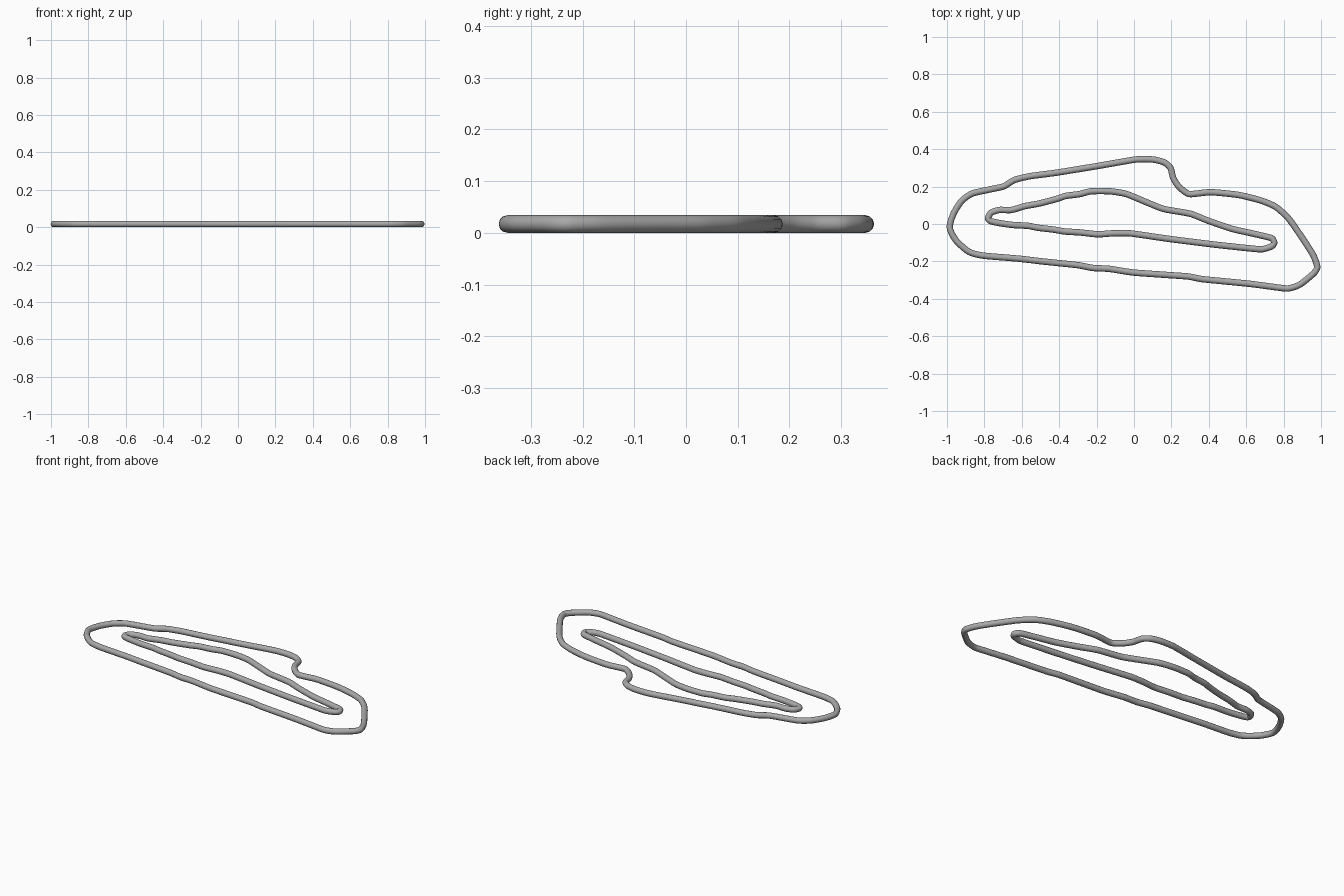
import bpy
from mathutils import Vector

TUBE = 0.017      # radius of the round section
UNIT = 0.005      # outline points are given in steps of this size
SOFTNESS = 0.25   # how far each corner is rounded along its shorter side

# Remove the default cube
cube = bpy.data.objects.get("Cube")
if cube:
    bpy.data.objects.remove(cube, do_unlink=True)


def make_material(name, value):
    mat = bpy.data.materials.new(name)
    mat.use_nodes = True
    colour = (value, value, value, 1)
    mat.diffuse_color = colour
    shader = next(n for n in mat.node_tree.nodes if n.type == "BSDF_PRINCIPLED")
    shader.inputs["Base Color"].default_value = colour
    return mat


def make_loop(name, outline, material):
    """Sweep a round tube along a closed outline with softened corners."""
    curve = bpy.data.curves.new(name, "CURVE")
    curve.dimensions = "3D"
    curve.bevel_depth = TUBE
    curve.bevel_resolution = 4
    curve.resolution_u = 6
    spline = curve.splines.new("BEZIER")
    spline.bezier_points.add(len(outline) - 1)
    spline.use_cyclic_u = True
    corners = [Vector((x * UNIT, y * UNIT, TUBE)) for x, y in outline]
    for i, point in enumerate(spline.bezier_points):
        before, here = corners[i - 1], corners[i]
        after = corners[(i + 1) % len(corners)]
        reach = SOFTNESS * min((here - before).length, (after - here).length)
        tangent = (after - before).normalized() * reach
        point.handle_left_type = point.handle_right_type = "FREE"
        point.co = here
        point.handle_left = here - tangent
        point.handle_right = here + tangent
    curve.materials.append(material)

    loop = bpy.data.objects.new(name, curve)
    bpy.context.collection.objects.link(loop)

    # Turn the swept curve into a smooth mesh
    bpy.ops.object.select_all(action="DESELECT")
    loop.select_set(True)
    bpy.context.view_layer.objects.active = loop
    bpy.ops.object.convert(target="MESH")
    bpy.ops.object.shade_smooth()


grey = make_material("neutral grey", 0.4)

# Outer loop: from the -x end along the back, with its notch, then the front
outer_outline = [
    (-197, -4), (-193, 11), (-184, 25), (-172, 33), (-140, 40), (-128, 47),
    (-112, 51), (-82, 55), (-39, 62), (2, 69), (20, 69), (32, 66),
    (39, 60), (42, 49), (48, 40), (59, 32), (82, 34), (112, 31),
    (136, 25), (152, 18), (166, 5), (182, -18), (192, -34), (196, -46),
    (192, -53), (177, -65), (163, -69), (124, -64), (73, -59), (57, -56),
    (0, -52), (-26, -48), (-44, -47), (-60, -44), (-98, -40), (-124, -37),
    (-160, -34), (-176, -30), (-190, -18),
]

# Inner loop: a long narrow shape with a bulge towards the back
inner_outline = [
    (-156, 6), (-153, 12), (-144, 15), (-131, 15), (-117, 19), (-101, 22),
    (-82, 27), (-73, 30), (-58, 32), (-46, 35), (-26, 35), (-8, 32),
    (14, 23), (32, 16), (60, 11), (78, 4), (104, -5), (126, -10),
    (147, -15), (150, -20), (147, -24), (137, -27), (123, -26), (86, -22),
    (38, -16), (-4, -10), (-23, -10), (-39, -11), (-58, -9), (-74, -8),
    (-86, -6), (-103, -4), (-113, -2), (-130, -1), (-144, 1), (-153, 3),
]

make_loop("outer_loop", outer_outline, grey)
make_loop("inner_loop", inner_outline, grey)
